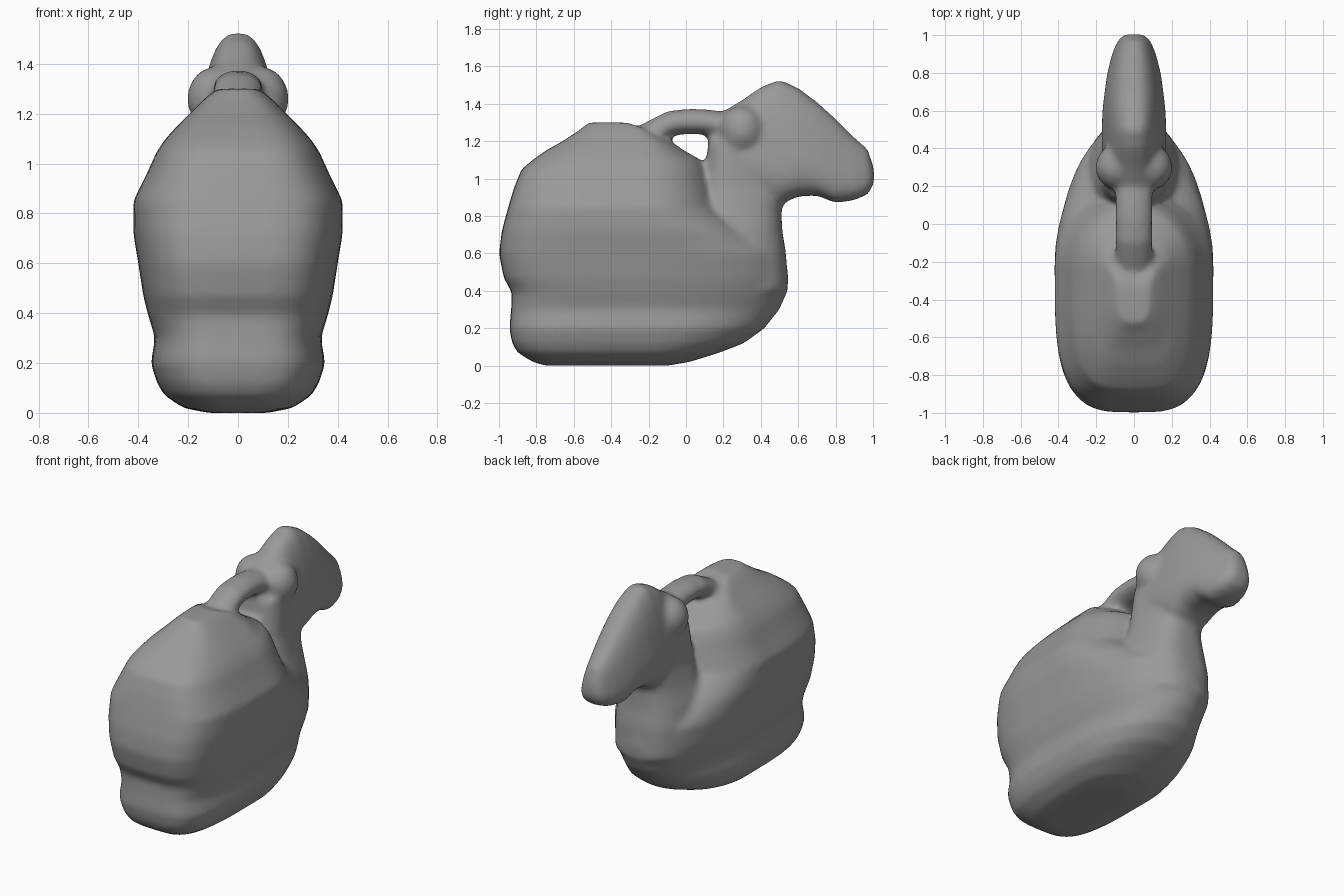
import bpy, bmesh, math
from mathutils import Vector, Matrix

if "Cube" in bpy.data.objects:
    bpy.data.objects.remove(bpy.data.objects["Cube"])

STEPS = 48
bm = bmesh.new()


def power(value, exponent):
    """Signed power used for rounded superellipse outlines."""
    return math.copysign(abs(value) ** exponent, value)


def loft(rings):
    """Skin a list of closed rings and cap both ends."""
    loops = [[bm.verts.new(point) for point in ring] for ring in rings]
    for low, high in zip(loops, loops[1:]):
        for i in range(len(low)):
            j = (i + 1) % len(low)
            bm.faces.new((low[i], low[j], high[j], high[i]))
    bm.faces.new(list(reversed(loops[0])))
    bm.faces.new(loops[-1])


def body_ring(z, back, front, width):
    """Level outline: boxy rear, tapering chest."""
    middle = min(-0.2, (back + front) / 2 + 0.15)
    ring = []
    for i in range(STEPS):
        angle = math.tau * i / STEPS
        c, s = math.cos(angle), math.sin(angle)
        squareness = 3.7 if s < 0 else 2.1
        reach = front - middle if s > 0 else middle - back
        ring.append(Vector((width * power(c, 2 / squareness),
                            middle + reach * power(s, 2 / squareness), z)))
    return ring


def head_ring(y, low, high, width, taper):
    """Upright outline that narrows towards the crest."""
    ring = []
    for i in range(STEPS):
        angle = math.tau * i / STEPS
        c, s = math.cos(angle), math.sin(angle)
        height = power(s, 0.7)
        narrow = 1 - taper * (height + 1) / 2
        ring.append(Vector((width * narrow * power(c, 0.7), y,
                            (low + high) / 2 + (high - low) / 2 * height)))
    return ring


# Body with base skirt, waist groove and hump: height, back, front, half width
body = [
    (0, -0.75, -0.1, 0.12), (0.02, -0.82, 0.02, 0.22), (0.07, -0.9, 0.18, 0.295),
    (0.12, -0.93, 0.31, 0.325), (0.2, -0.945, 0.42, 0.35), (0.3, -0.935, 0.5, 0.332),
    (0.39, -0.93, 0.54, 0.36), (0.47, -0.975, 0.55, 0.38), (0.6, -1, 0.53, 0.4),
    (0.72, -0.985, 0.36, 0.42), (0.85, -0.95, 0.17, 0.42), (0.95, -0.92, 0.14, 0.37),
    (1.05, -0.88, 0.11, 0.325), (1.1, -0.82, 0.08, 0.29), (1.15, -0.75, -0.01, 0.245),
    (1.2, -0.66, -0.08, 0.195), (1.26, -0.57, -0.2, 0.135), (1.3, -0.52, -0.33, 0.085),
]
loft([body_ring(*row) for row in body])

# Neck rising out of the chest
neck = [(0.4, -0.1, 0.545, 0.32), (0.6, -0.05, 0.535, 0.315), (0.72, 0.0, 0.515, 0.285),
        (0.83, 0.07, 0.51, 0.235), (0.95, 0.09, 0.54, 0.2), (1.2, 0.12, 0.55, 0.18)]
rings = []
for z, back, front, width in neck:
    ring = head_ring(0, back, front, width, 0.3)
    rings.append([Vector((p.x, p.z, z)) for p in ring])
loft(rings)

# Head: position, underside, crest, half width
head = [
    (0.13, 1.1, 1.29, 0.1), (0.2, 1, 1.36, 0.16), (0.3, 0.95, 1.42, 0.2),
    (0.4, 0.9, 1.49, 0.205), (0.5, 0.86, 1.53, 0.205), (0.6, 0.905, 1.485, 0.2),
    (0.7, 0.91, 1.41, 0.187), (0.8, 0.87, 1.32, 0.17), (0.9, 0.885, 1.22, 0.14),
    (0.97, 0.915, 1.16, 0.105), (1.005, 0.97, 1.06, 0.065),
]
loft([head_ring(*row, 0.48) for row in head])

# Ears, low swellings on the sides of the head
for side in (-1, 1):
    place = Matrix.Translation((side * 0.09, 0.3, 1.26)) @ Matrix.Diagonal((0.115, 0.12, 0.13, 1))
    bmesh.ops.create_uvsphere(bm, u_segments=20, v_segments=12, radius=1, matrix=place)

# Carrying handle arched from hump to head
path = [(-0.28, 1.18), (-0.18, 1.245), (-0.08, 1.297), (0.03, 1.307), (0.14, 1.3), (0.25, 1.28)]
rings = []
for k, (y, z) in enumerate(path):
    before, after = path[max(k - 1, 0)], path[min(k + 1, len(path) - 1)]
    along = Vector((0, after[0] - before[0], after[1] - before[1])).normalized()
    up = Vector((0, -along.z, along.y))
    rings.append([Vector((0, y, z)) + Vector((0.1 * math.cos(t), 0, 0)) + up * 0.068 * math.sin(t)
                  for t in (math.tau * i / 20 for i in range(20))])
loft(rings)

# One fused, softly blended shell
bmesh.ops.recalc_face_normals(bm, faces=bm.faces)
mesh = bpy.data.meshes.new("animal_can")
bm.to_mesh(mesh)
bm.free()
can = bpy.data.objects.new("animal_can", mesh)
bpy.context.collection.objects.link(can)

grey = bpy.data.materials.new("plain_grey")
grey.use_nodes = True
colour = (0.32, 0.32, 0.32, 1)
grey.diffuse_color = colour
grey.node_tree.nodes["Principled BSDF"].inputs["Base Color"].default_value = colour
mesh.materials.append(grey)

fuse = can.modifiers.new("fuse", "REMESH")
fuse.mode = "VOXEL"
fuse.voxel_size = 0.018
fuse.use_smooth_shade = True
soften = can.modifiers.new("soften", "SMOOTH")
soften.factor = 0.5
soften.iterations = 9
